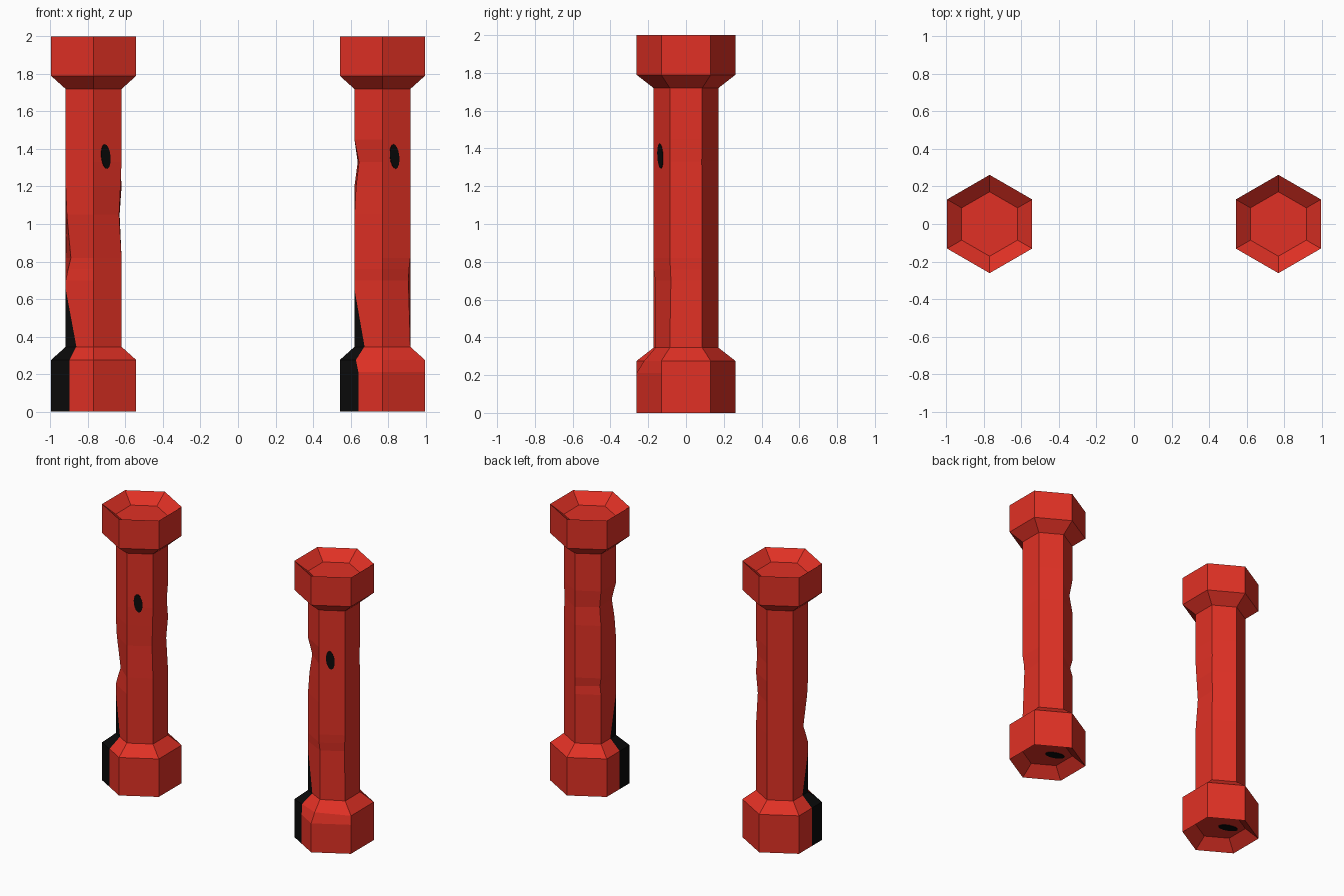
import bpy, bmesh, math
from mathutils import Vector, Matrix

if "Cube" in bpy.data.objects:
    bpy.data.objects.remove(bpy.data.objects["Cube"])

def material(name, col):
    m = bpy.data.materials.new(name)
    m.diffuse_color = (*col, 1)
    m.use_nodes = True
    m.node_tree.nodes["Principled BSDF"].inputs["Base Color"].default_value = m.diffuse_color
    return m

RED = material("red_paint", (0.75, 0.03, 0.018))
BLACK = material("black_mark", (0.003, 0.003, 0.003))

R, S = 0.262, 0.172          # head and shaft corner radius
# profile (radius, height) from the bottom recess, over the outside, to the top recess
PROFILE = [(S, .07), (R, 0), (R, .21), (R, .275), (S, .345), (S, .7), (S, .76), (S, .82),
           (S, 1.05), (S, 1.2), (S, 1.33), (S, 1.45), (S, 1.72), (R, 1.79), (R, 2), (S, 1.93)]

def add_object(name, bm, mats):
    me = bpy.data.meshes.new(name)
    bm.to_mesh(me)
    bm.free()
    for m in mats:
        me.materials.append(m)
    ob = bpy.data.objects.new(name, me)
    bpy.context.collection.objects.link(ob)
    return ob

def pillar(name, cx, dents):
    """Six-sided post; dents maps (corner, height) to inward depth."""
    bm = bmesh.new()
    rings = []
    for r, z in PROFILE:
        ring = []
        for k in range(6):
            a = math.radians(30 + 60 * k)
            q = r - dents.get((k, z), 0)
            ring.append(bm.verts.new((q * math.cos(a), q * math.sin(a), z)))
        rings.append(ring)
    for lo, hi in zip(rings, rings[1:]):
        for k in range(6):
            j = (k + 1) % 6
            bm.faces.new((lo[k], lo[j], hi[j], hi[k]))
    bm.faces.new(rings[0][::-1])
    bm.faces.new(rings[-1])
    bmesh.ops.recalc_face_normals(bm, faces=bm.faces[:])

    # black mark wrapping the front left corner: one cut plane per height band
    d = Vector((math.cos(math.radians(210)), math.sin(math.radians(210)), 0))
    for z0, z1, reach, slope in ((0, .275, .205, 0), (.275, .345, .205, -.93), (.345, .7, .139, .107)):
        n = (d - Vector((0, 0, slope))).normalized()
        p = d * reach + Vector((0, 0, z0))

        def band():
            out = []
            for f in bm.faces:
                c = f.calc_center_median()
                if z0 < c.z < z1 and c.dot(d) > 0 and f.normal.x * c.x + f.normal.y * c.y > 0:
                    out.append(f)
            return out
        faces = band()
        geom = set(faces)
        for f in faces:
            geom.update(f.edges)
            geom.update(f.verts)
        bmesh.ops.bisect_plane(bm, geom=list(geom), plane_co=p, plane_no=n, dist=1e-5)
        bm.normal_update()
        for f in band():
            if (f.calc_center_median() - p).dot(n) > 0:
                f.material_index = 1
    add_object(name, bm, (RED, BLACK)).location.x = cx

def spot(name, loc, normal, w, h, tilt):
    """Thin oval plate lying on a face."""
    bm = bmesh.new()
    bmesh.ops.create_cone(bm, cap_ends=True, segments=16, radius1=1, radius2=1, depth=.006)
    bmesh.ops.scale(bm, vec=(w, h, 1), verts=bm.verts[:])
    rot = Vector(normal).to_track_quat('Z', 'Y').to_matrix() @ Matrix.Rotation(tilt, 3, 'Z')
    bmesh.ops.rotate(bm, matrix=rot, verts=bm.verts[:])
    add_object(name, bm, (BLACK,)).location = loc

# corners: 0 right back, 1 back, 2 left back, 3 left front, 4 front, 5 right front
LEFT_DENTS = {(3, .82): .032, (3, .76): .015, (3, 1.05): .007,
              (5, 1.05): .015, (0, 1.05): .012, (5, 1.2): .007, (0, 1.33): .008}
RIGHT_DENTS = {(3, 1.33): .028, (3, 1.2): .01, (2, 1.33): .02, (2, .76): .015,
               (5, .7): .012, (5, .76): .008, (4, .7): .01, (4, .345): .01,
               (0, 1.33): .006, (4, .275): .04}

for side, cx, dents in (("left", -.77, LEFT_DENTS), ("right", .77, RIGHT_DENTS)):
    pillar(side + "_pillar", cx, dents)
    # oval mark on the front right face of the shaft
    spot(side + "_shaft_spot", (cx + .0645, -.1355, 1.36), (.5, -.866, 0), .028, .066, .12)
    # small mark inside the bottom recess
    spot(side + "_base_spot", (cx - .05, .02, .069), (0, 0, -1), .07, .035, .3)
